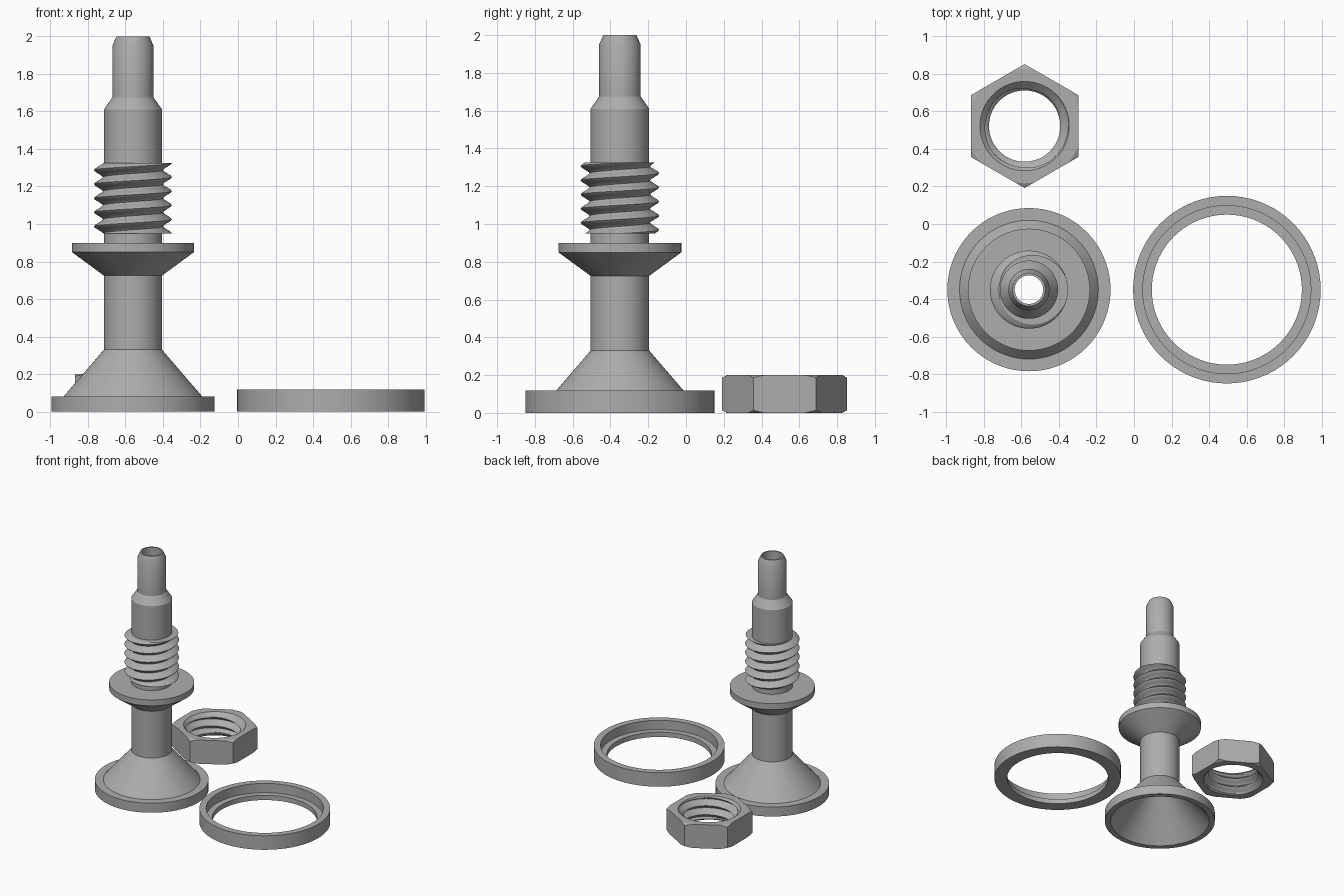
import bpy, bmesh
from math import pi, sin, cos, radians

if "Cube" in bpy.data.objects:
    bpy.data.objects.remove(bpy.data.objects["Cube"])

GREY = (0.42, 0.42, 0.42, 1)
steel = bpy.data.materials.new("plain grey")
steel.use_nodes = True
steel.diffuse_color = GREY
steel.node_tree.nodes["Principled BSDF"].inputs["Base Color"].default_value = GREY

SEGMENTS = 72
PITCH = 0.075
ROWS = 10          # profile rows per thread turn


def sweep(name, centre, section):
    """Sweep a closed (radius, height) section, given per angle, around z."""
    bm = bmesh.new()
    columns = []
    for i in range(SEGMENTS + 1):
        a = 2 * pi * i / SEGMENTS
        columns.append([bm.verts.new((r * cos(a), r * sin(a), z))
                        for r, z in section(a)])
    for left, right in zip(columns, columns[1:]):
        n = len(left)
        for j in range(n):
            k = (j + 1) % n
            bm.faces.new((left[j], right[j], right[k], left[k]))
    bmesh.ops.remove_doubles(bm, verts=bm.verts, dist=0.0002)
    bmesh.ops.recalc_face_normals(bm, faces=bm.faces)
    mesh = bpy.data.meshes.new(name)
    bm.to_mesh(mesh)
    bm.free()
    mesh.materials.append(steel)
    ob = bpy.data.objects.new(name, mesh)
    bpy.context.collection.objects.link(ob)
    ob.location = (*centre, 0)
    bpy.ops.object.select_all(action='DESELECT')
    ob.select_set(True)
    bpy.context.view_layer.objects.active = ob
    bpy.ops.object.shade_smooth_by_angle(angle=radians(28))
    return ob


def thread(a, low, high, root, crest):
    """Helical V thread section at angle a, cut flat at both ends."""
    points = []
    turns = int((high - low) / PITCH) + 3
    for j in range(turns * ROWS + 1):
        z = low - PITCH + PITCH * (j / ROWS + a / (2 * pi))
        z = min(max(z, low), high)
        phase = ((z - low) / PITCH - a / (2 * pi)) % 1
        wave = abs(2 * phase - 1) * 1.25 - 0.125
        points.append((root + (crest - root) * min(max(wave, 0), 1), z))
    return points


# Hollow stem: flared foot, column, flange, shaft and tip
stem_profile = [
    (0.39, 0), (0.435, 0), (0.435, 0.08), (0.37, 0.08), (0.155, 0.33),
    (0.155, 0.725), (0.325, 0.85), (0.325, 0.9), (0.155, 0.9),
    (0.155, 1.61), (0.11, 1.675), (0.11, 1.95), (0.088, 2.0),
    (0.076, 2.0), (0.076, 0.36)]
STEM = (-0.56, -0.35)
sweep("stem", STEM, lambda a: stem_profile)

# External thread sleeve around the shaft
sweep("stem_thread", STEM,
      lambda a: [(0.13, 0.95)] + thread(a, 0.95, 1.325, 0.16, 0.208) + [(0.13, 1.325)])

# Stepped sealing ring
ring_profile = [(0.4, 0), (0.5, 0), (0.5, 0.118), (0.448, 0.118),
                (0.448, 0.04), (0.4, 0.04)]
sweep("ring", (0.495, -0.35), lambda a: ring_profile)

# Hexagonal nut with chamfered corners and an internal thread
HEIGHT = 0.2


def nut_section(a):
    side = (a + pi / 6) % (pi / 3) - pi / 6
    outer = 0.286 / cos(side)
    rim = min(outer, 0.305)
    drop = (outer - rim) * 0.55
    bore = []
    for r, z in thread(a, 0, HEIGHT, 0.236, 0.19):
        end = min(z, HEIGHT - z)
        bore.append((max(r, 0.238 - end), z))
    return bore + [(rim, HEIGHT), (outer, HEIGHT - drop), (outer, drop), (rim, 0)]


sweep("nut", (-0.583, 0.522), nut_section)
